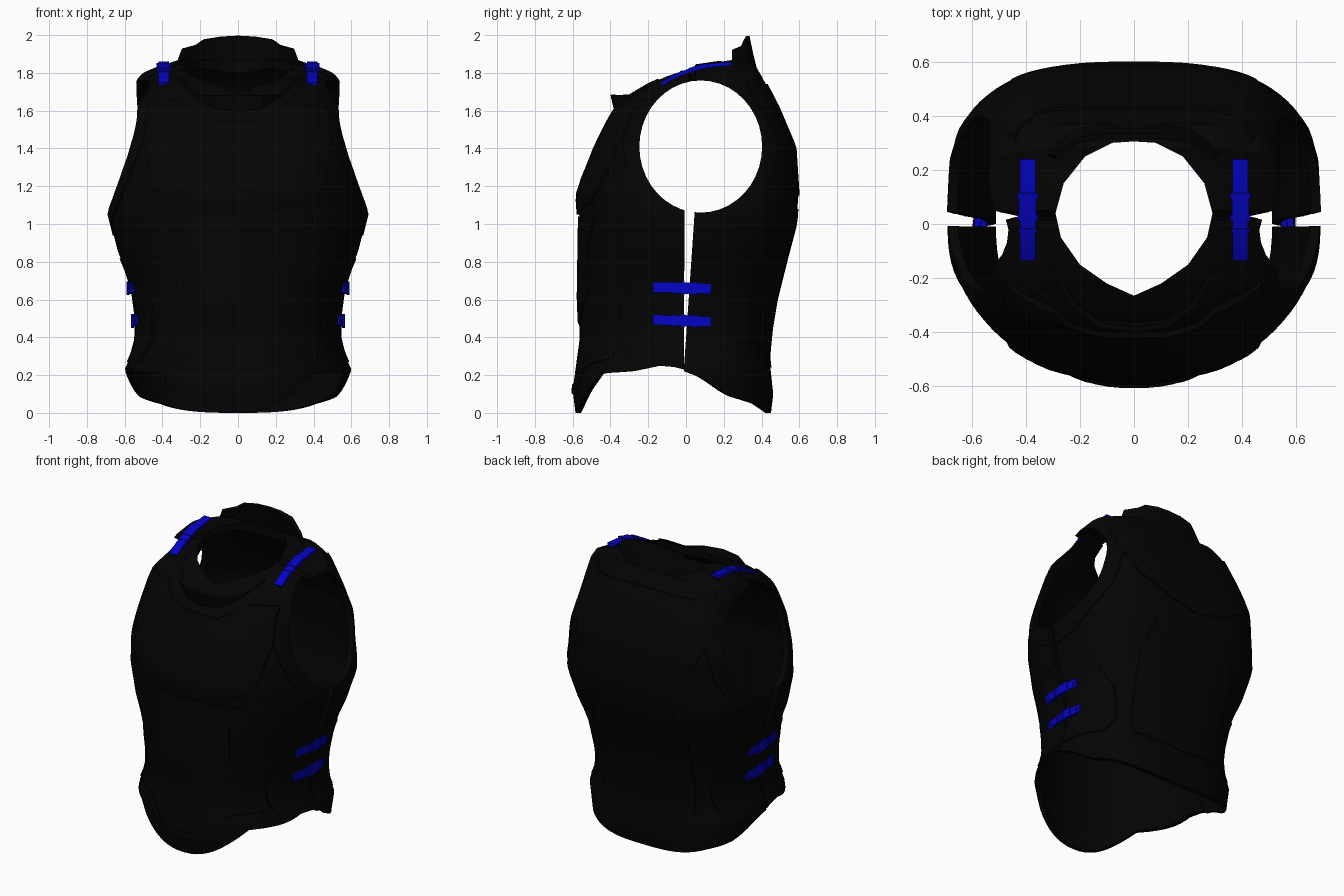
import bpy, bmesh, math
from mathutils import Vector

if "Cube" in bpy.data.objects:
    bpy.data.objects.remove(bpy.data.objects["Cube"])


def material(name, rgb):
    m = bpy.data.materials.new(name)
    m.diffuse_color = (*rgb, 1)
    m.use_nodes = True
    m.node_tree.nodes["Principled BSDF"].inputs["Base Color"].default_value = m.diffuse_color
    return m


BLACK = material("matte_black", (0.0012, 0.0012, 0.0012))
BLUE = material("strap_blue", (0.0012, 0.0012, 0.56))


def lerp(pts, t):
    for (a, p), (b, q) in zip(pts, pts[1:]):
        if t <= b:
            return p + (q - p) * max(0, (t - a) / (b - a))
    return pts[-1][1]


# Torso profiles, each a list of (height, value)
WIDTH = [(0, .545), (.1, .56), (.23, .6), (.32, .56), (.4, .54), (.5, .54), (.65, .56),
         (.77, .6), (.85, .635), (1.05, .685), (1.18, .66), (1.4, .61), (1.6, .565), (1.72, .548), (1.8, .535)]
FRONT = dict(sign=-1, top=1.78,
             depth=[(0, .585), (.12, .6), (.4, .562), (.6, .572), (1.05, .565), (1.15, .572), (1.25, .54),
                    (1.4, .475), (1.6, .365), (1.68, .25), (1.74, .1), (1.78, -.02)],
             seam=[(0, -.012), (1.1, -.008), (1.4, .03), (1.8, .03)],
             power=[(0, 2.2), (1.1, 2.15), (1.4, 2.9), (1.6, 3.3), (1.8, 5)],
             hem=[(0, .23), (.03, .24), (.15, .25), (.3, .22), (.46, .21), (.585, 0)])
BACK = dict(sign=1, top=1.88,
            depth=[(0, .45), (.1, .462), (.3, .44), (.45, .455), (.6, .48), (.8, .53), (1, .583), (1.15, .595),
                   (1.4, .578), (1.6, .485), (1.8, .37), (1.85, .26), (1.87, .18), (1.88, .045)],
            seam=[(0, -.01), (.25, -.01), (1.05, .045), (1.8, .04)],
            power=[(0, 3), (.3, 2.6), (.9, 2.9), (1.2, 3.1), (1.45, 4), (1.8, 5)],
            hem=[(0, .22), (.06, .19), (.15, .12), (.2, .09), (.35, .05), (.45, 0)])


def finish(ob, mat=BLACK, angle=30):
    if not ob.data.materials:
        ob.data.materials.append(mat)
    bpy.ops.object.select_all(action='DESELECT')
    ob.select_set(True)
    bpy.context.view_layer.objects.active = ob
    for m in list(ob.modifiers):
        bpy.ops.object.modifier_apply(modifier=m.name)
    bpy.ops.object.shade_smooth_by_angle(angle=math.radians(angle))
    return ob


def mesh_object(name, verts, faces):
    me = bpy.data.meshes.new(name)
    me.from_pydata(verts, [], faces)
    bm = bmesh.new()
    bm.from_mesh(me)
    bmesh.ops.recalc_face_normals(bm, faces=bm.faces)
    bm.to_mesh(me)
    bm.free()
    ob = bpy.data.objects.new(name, me)
    bpy.context.collection.objects.link(ob)
    return ob


def surface(half, a, v, out):
    """Point on the torso; a runs around the half, v from hem to shoulder."""
    c, s = math.cos(a), math.sin(a)
    hem = lerp(half['hem'], half['depth'][0][1] * abs(s) ** .85)
    z = hem + (half['top'] - hem) * v
    n = lerp(half['power'], z)
    x = math.copysign(abs(c) ** (2 / n), c) * (lerp(WIDTH, z) + out)
    seam = lerp(half['seam'], z)
    reach = half['sign'] * (lerp(half['depth'], z) + out) - seam
    y = seam + reach * max(s, 0) ** (2 / n)
    # Shoulders slope outward, and the rear shoulder dips to meet the front
    k = min(1, max(0, (z - 1.3) / .45))
    d = .4 - max(abs(x), .3)
    zz = z + k * (.35 if d > 0 else .45) * d + k * out
    if half is BACK:
        zz -= min(1, max(0, (z - 1.6) / .2)) * .4 * max(0, .24 - y)
    return x, y, zz


def shell(name, half, out=0, thick=.03, cols=44, rows=46):
    """Closed shell: outer and inner skins joined around the rim."""
    verts, faces = [], []
    for o in (out, out - thick):
        for j in range(rows + 1):
            for i in range(cols + 1):
                x, y, z = surface(half, math.pi * i / cols, j / rows, o)
                if o != out and j > rows - 3:
                    z -= thick * .6
                verts.append((x, y, z))
    w, total = cols + 1, (cols + 1) * (rows + 1)
    for j in range(rows):
        for i in range(cols):
            q = [j * w + i, j * w + i + 1, (j + 1) * w + i + 1, (j + 1) * w + i]
            faces += [q, [k + total for k in reversed(q)]]
    ring = ([i for i in range(w)] + [j * w + cols for j in range(1, rows + 1)]
            + [rows * w + i for i in range(cols - 1, -1, -1)] + [j * w for j in range(rows - 1, 0, -1)])
    for a, b in zip(ring, ring[1:] + ring[:1]):
        faces.append([b, a, a + total, b + total])
    return mesh_object(name, verts, faces)


def prism(pts, axis, lo, hi):
    """Cutter: outline extruded along x, y or z."""
    put = {'x': lambda p, t: (t, *p), 'y': lambda p, t: (p[0], t, p[1]), 'z': lambda p, t: (*p, t)}[axis]
    n = len(pts)
    faces = [list(range(n)), list(range(2 * n - 1, n - 1, -1))]
    faces += [[i, (i + 1) % n, (i + 1) % n + n, i + n] for i in range(n)]
    ob = mesh_object("cutter", [put(p, t) for t in (lo, hi) for p in pts], faces)
    ob.hide_render = True
    return ob


def mirrored(pts):
    return pts + [(-x, y) for x, y in reversed(pts) if x]


def ellipse(ry, rz, n=40):
    return [(.078 + ry * math.cos(2 * math.pi * i / n), 1.41 + rz * math.sin(2 * math.pi * i / n)) for i in range(n)]


def cut(ob, cutter, op='DIFFERENCE'):
    m = ob.modifiers.new("cut", 'BOOLEAN')
    m.operation, m.object, m.solver = op, cutter, 'EXACT'


arm = prism(ellipse(.325, .35), 'x', -1, 1)
arm_outer = prism(ellipse(.41, .47), 'x', -1, 1)
neck = prism(mirrored([(0, -.265), (.1, -.22), (.2, -.15), (.27, -.05), (.29, .04), (.26, .15),
                       (.18, .25), (.08, .3), (0, .305)]), 'z', 1.3, 2.3)
cutters = [arm, arm_outer, neck]

# Main front and back plates
for name, half in (("front_plate", FRONT), ("back_plate", BACK)):
    ob = shell(name, half)
    cut(ob, arm)
    cut(ob, neck)
    finish(ob)


def panel(name, half, outline, axis, lo, hi, out):
    ob = shell(name, half, out, out + .012)
    c = prism(outline, axis, lo, hi)
    cutters.append(c)
    cut(ob, c, 'INTERSECT')
    cut(ob, arm)
    cut(ob, neck)
    finish(ob)


# Raised panels on chest, abdomen, hips and back
panel("chest_panel", FRONT, mirrored([(0, 1.05), (.12, 1.06), (.36, 1.11), (.46, 1.2), (.5, 1.45),
                                      (.47, 1.66), (.3, 1.66), (.22, 1.6), (.12, 1.55), (0, 1.55)]), 'y', -1, 0, .014)
panel("abdomen_panel", FRONT, mirrored([(0, .47), (.12, .49), (.29, .65), (.3, .9), (.4, 1.04), (0, 1.04)]),
      'y', -1, 0, .007)
panel("belt_panel", FRONT, mirrored([(0, .1), (.18, .11), (.28, .24), (.45, .29), (.45, .32), (.26, .29),
                                     (.16, .16), (0, .15)]), 'y', -1, 0, .007)
panel("upper_back_panel", BACK, mirrored([(0, 1.15), (.2, 1.2), (.42, 1.32), (.5, 1.5), (.5, 1.74), (.44, 1.8),
                                          (.36, 1.74), (0, 1.74)]), 'y', .2, 1, .007)
panel("lower_back_panel", BACK, mirrored([(0, .24), (.34, .27), (.36, .8), (.3, 1.02), (0, 1.08)]), 'y', .1, 1, .006)
for half, label, s in ((FRONT, "front", -1), (BACK, "back", 1)):
    side = [(s * y, z) for y, z in [(-.05, .27), (.3, .27), (.34, .36), (.35, .58), (.3, .7), (.2, .78), (-.05, .83)]]
    panel(label + "_hip_panels", half, side, 'x', -1, 1, .007)
    ob = shell(label + "_armhole_trim", half, .006, .018)
    cut(ob, arm_outer, 'INTERSECT')
    cut(ob, arm)
    cut(ob, neck)
    finish(ob)


# Standing collars
def collar(name, rows, thick):
    n = len(rows[0])
    verts = [p for r in rows for p in r]
    faces = [[j * n + i, j * n + i + 1, (j + 1) * n + i + 1, (j + 1) * n + i]
             for j in range(len(rows) - 1) for i in range(n - 1)]
    ob = mesh_object(name, verts, faces)
    m = ob.modifiers.new("mirror", 'MIRROR')
    m.use_clip = True
    m = ob.modifiers.new("thick", 'SOLIDIFY')
    m.thickness, m.offset = thick, 0
    finish(ob)


collar("front_collar", [
    [(0, -.365, 1.575), (.12, -.355, 1.585), (.22, -.28, 1.63), (.29, -.17, 1.69), (.31, -.11, 1.73)],
    [(0, -.39, 1.685), (.12, -.375, 1.68), (.22, -.3, 1.685), (.28, -.2, 1.745), (.3, -.15, 1.768)]], .02)
collar("back_collar", [
    [(0, .375, 1.78), (.1, .37, 1.78), (.2, .35, 1.79), (.28, .3, 1.8), (.32, .25, 1.81)],
    [(0, .345, 1.9), (.09, .345, 1.9), (.19, .335, 1.89), (.26, .3, 1.88), (.31, .25, 1.87)],
    [(0, .325, 1.995), (.09, .325, 1.99), (.18, .315, 1.975), (.22, .3, 1.945), (.29, .25, 1.925)]], .022)


# Blue straps: a ribbon along a path, with a buckle frame and stud
def ribbon(name, path, across, width, thick):
    across = Vector(across)
    verts, n = [], len(path)
    for i, p in enumerate(path):
        d = Vector(path[min(i + 1, n - 1)]) - Vector(path[max(i - 1, 0)])
        up = across.cross(d).normalized() * thick / 2
        verts += [Vector(p) + across * width / 2 * a + up * b for a, b in ((-1, -1), (1, -1), (1, 1), (-1, 1))]
    faces = [[0, 1, 2, 3], [4 * n - 1, 4 * n - 2, 4 * n - 3, 4 * n - 4]]
    for i in range(n - 1):
        for k in range(4):
            a, b = 4 * i + k, 4 * i + (k + 1) % 4
            faces.append([a, b, b + 4, a + 4])
    return finish(mesh_object(name, verts, faces), BLUE)


def hip_x(y, z, out):
    h = FRONT if y < 0 else BACK
    n = lerp(h['power'], z)
    return lerp(WIDTH, z) * (1 - (abs(y) / lerp(h['depth'], z)) ** n) ** (1 / n) + out


SHOULDER = [(-.13, 1.74), (-.06, 1.782), (0, 1.806), (.06, 1.824), (.12, 1.838), (.24, 1.85)]
for s, tag in ((-1, "left"), (1, "right")):
    def over(y, lift):
        return (s * .393, y, lerp(SHOULDER, y) + lift)
    ribbon(tag + "_shoulder_strap", [over(y, 0) for y, _ in SHOULDER], (1, 0, 0), .057, .02)
    for y0, y1, w in ((.015, .035, .075), (.095, .115, .075), (.035, .095, .062), (-.03, -.015, .066)):
        ribbon(tag + "_shoulder_buckle", [over(y0, .006), over(y1, .006)], (1, 0, 0), w, .018)
    for z0 in (.66, .487):
        def around(y, out):
            z = z0 - .03 * y
            return (s * hip_x(y, z, out), y, z)
        ys = [-.172, -.12, -.06, 0, .06, .132]
        ribbon(tag + "_side_strap", [around(y, .011) for y in ys], (0, 0, 1), .053, .016)
        for y0, y1, w in ((-.025, -.008, .07), (.042, .058, .07), (-.008, .042, .06), (-.07, -.055, .062)):
            ribbon(tag + "_side_buckle", [around(y0, .019), around(y1, .019)], (0, 0, 1), w, .014)
        for y in (-.145, .105):
            bpy.ops.mesh.primitive_cylinder_add(vertices=12, radius=.012, depth=.012, location=around(y, .018),
                                                rotation=(0, math.pi / 2, 0))
            bpy.context.object.name = tag + "_strap_stud"
            finish(bpy.context.object, BLUE)

for c in cutters:
    bpy.data.objects.remove(c)
